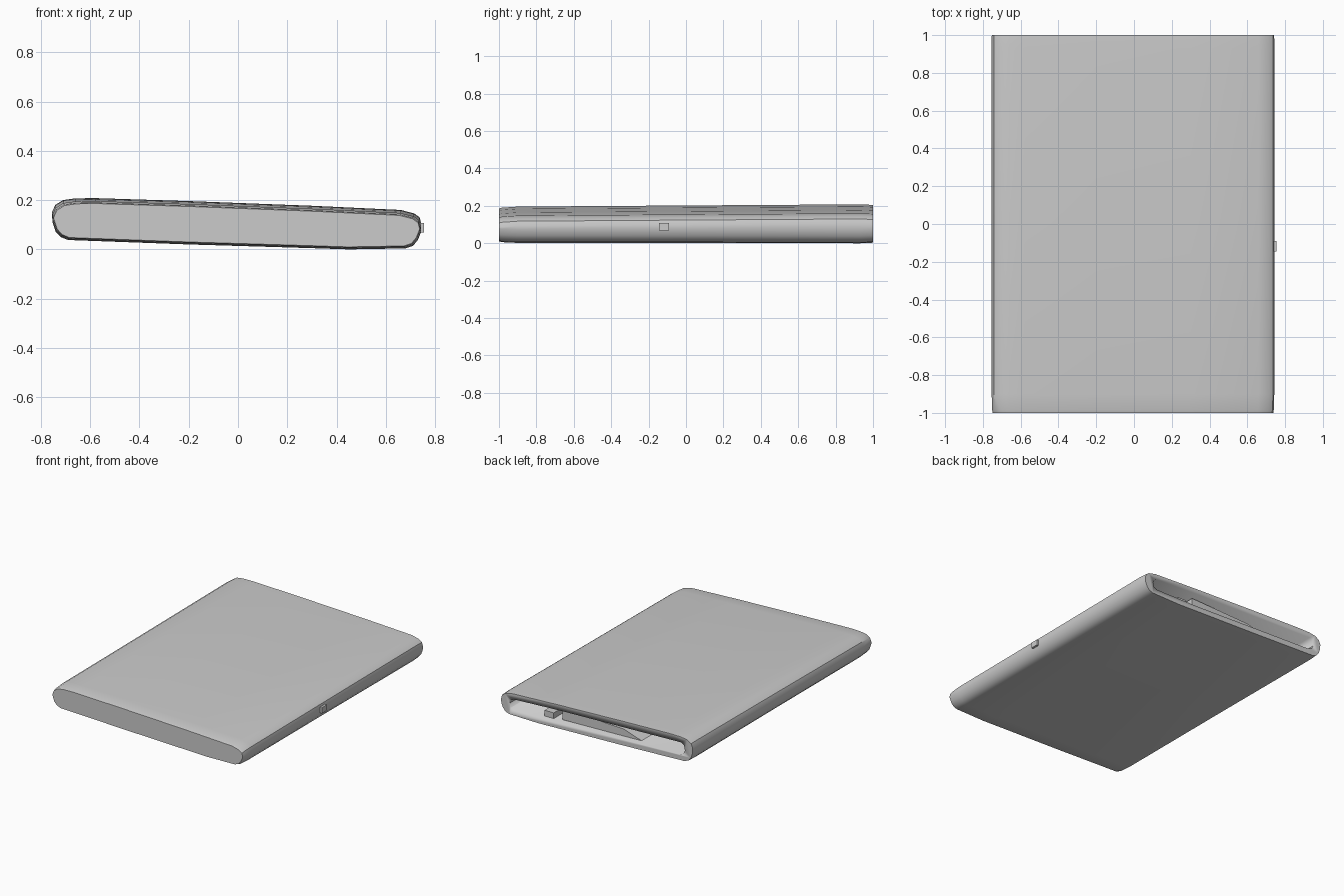
import bpy, bmesh

if "Cube" in bpy.data.objects:
    bpy.data.objects.remove(bpy.data.objects["Cube"])

# cross-section of the sleeve (x, z), clockwise from the upper left
OUTER = [(-.66, .207), (-.71, .200), (-.742, .180), (-.755, .150), (-.753, .110),
         (-.74, .072), (-.72, .050), (-.69, .038), (-.2, .020), (.3, .005),
         (.45, .000), (.68, .004), (.71, .014), (.73, .038), (.743, .07),
         (.744, .105), (.737, .13), (.715, .146), (.66, .160), (.3, .177),
         (-.2, .196), (-.58, .208)]
# outline of the rear opening (x, z)
SLOT = [(-.66, .166), (-.685, .15), (-.692, .115), (-.68, .09), (-.65, .078),
        (.3, .045), (.645, .044), (.668, .055), (.675, .085), (.668, .108),
        (.645, .120), (.3, .137)]


def section(profile, y, shrink=0.0, drop=0.0):
    """Place a profile at depth y, pulled in at the rim and lowered on top."""
    pts = []
    for x, z in profile:
        mid = .105 - .025 * x
        z = z - shrink if z > mid else z + shrink
        if z > mid:
            z -= drop
        x *= 1 - shrink * .9
        pts.append((x, y, z))
    return pts


def finish(name, bm):
    bmesh.ops.recalc_face_normals(bm, faces=bm.faces)
    me = bpy.data.meshes.new(name)
    bm.to_mesh(me)
    bm.free()
    ob = bpy.data.objects.new(name, me)
    bpy.context.collection.objects.link(ob)
    bpy.ops.object.select_all(action='DESELECT')
    bpy.context.view_layer.objects.active = ob
    ob.select_set(True)
    bpy.ops.object.shade_smooth_by_angle(angle=.6)
    return ob


def loft(name, sections):
    bm = bmesh.new()
    rings = [[bm.verts.new(p) for p in s] for s in sections]
    for a, b in zip(rings, rings[1:]):
        n = len(a)
        for i in range(n):
            j = (i + 1) % n
            bm.faces.new((a[i], a[j], b[j], b[i]))
    bm.faces.new(rings[0])
    bm.faces.new(rings[-1])
    return finish(name, bm)


def box(name, lo, hi):
    bm = bmesh.new()
    bmesh.ops.create_cube(bm, size=1)
    for v in bm.verts:
        v.co = [(a + b) / 2 + c * (b - a) for a, b, c in zip(lo, hi, v.co)]
    return finish(name, bm)


# closed sleeve body, slightly thinner toward the front
body = loft("sleeve_shell", [
    section(OUTER, -1.0, .010, .012),
    section(OUTER, -.985, .006, .012),
    section(OUTER, -.9, .002, .010),
    section(OUTER, .0, .002, .004),
    section(OUTER, .93, 0, 0),
    section(OUTER, 1.0, .003, 0)])

# hollow interior opening at the back
cavity = loft("cavity_cutter", [section(SLOT, -.96, 0, .01),
                                section(SLOT, 1.05)])
cavity.hide_render = True
cavity.hide_viewport = False
mod = body.modifiers.new("hollow", 'BOOLEAN')
mod.operation = 'DIFFERENCE'
mod.solver = 'EXACT'
mod.object = cavity
bpy.context.view_layer.objects.active = body
bpy.ops.object.modifier_apply(modifier="hollow")
bpy.data.objects.remove(cavity)

# folded lining inside the opening
FOLD = [(.30, .050), (.30, .128), (-.18, .112), (-.26, .085), (-.32, .066)]
loft("inner_lining", [section(FOLD, -.9), section(FOLD, .95)])

# small block inside the opening and catch on the right side
box("inner_block", (.36, .86, .04), (.43, .96, .085))
box("side_catch", (.72, -.145, .068), (.755, -.09, .108))
